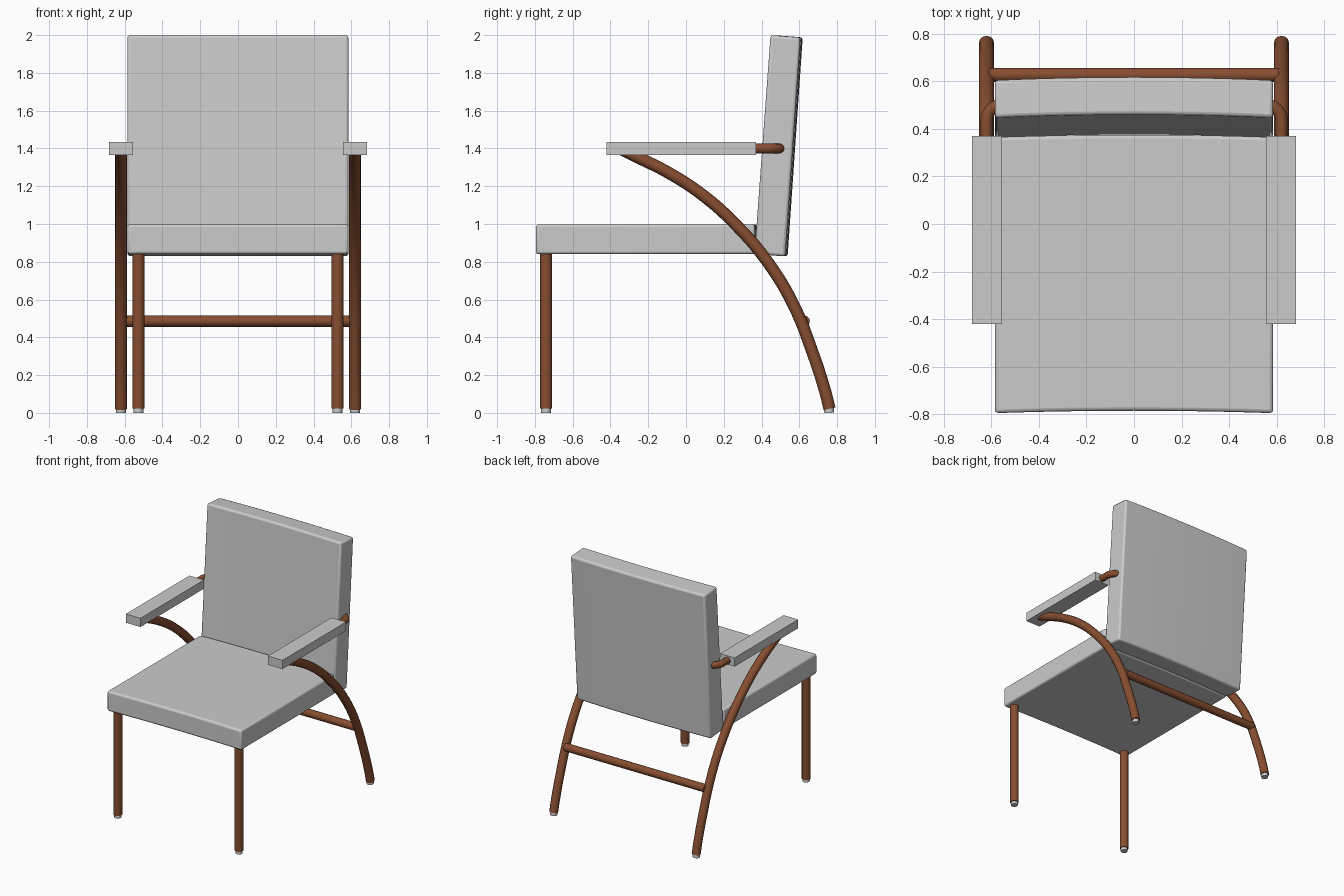
import bpy, bmesh
from math import cos, sin, pi

if "Cube" in bpy.data.objects:
    bpy.data.objects.remove(bpy.data.objects["Cube"])

wood = bpy.data.materials.new("wood")
wood.diffuse_color = (0.24, 0.075, 0.03, 1)
wood.use_nodes = True
wood.node_tree.nodes["Principled BSDF"].inputs["Base Color"].default_value = wood.diffuse_color


def slab(name, profile, x0, x1, bow=0.0, bevel=0.0, steps=1):
    """Sweep a (y, z) profile across x, optionally bowed towards the back."""
    bm = bmesh.new()
    rings = []
    for i in range(steps + 1):
        t = i / steps
        shift = bow * (1 - (2 * t - 1) ** 2)
        rings.append([bm.verts.new((x0 + (x1 - x0) * t, y + shift, z)) for y, z in profile])
    n = len(profile)
    for a, b in zip(rings, rings[1:]):
        for j in range(n):
            bm.faces.new((a[j], a[(j + 1) % n], b[(j + 1) % n], b[j]))
    bm.faces.new(rings[0])
    bm.faces.new(rings[-1])
    bmesh.ops.recalc_face_normals(bm, faces=bm.faces)
    mesh = bpy.data.meshes.new(name)
    bm.to_mesh(mesh)
    bm.free()
    ob = bpy.data.objects.new(name, mesh)
    bpy.context.collection.objects.link(ob)
    if bevel:
        mod = ob.modifiers.new("Bevel", "BEVEL")
        mod.width, mod.segments = bevel, 3
        mod.limit_method, mod.angle_limit = "ANGLE", 0.6
        finish(ob)
    return ob


def finish(ob):
    bpy.ops.object.select_all(action="DESELECT")
    ob.select_set(True)
    bpy.context.view_layer.objects.active = ob
    if ob.type == "CURVE":
        bpy.ops.object.convert(target="MESH")
        ob = bpy.context.object
    bpy.ops.object.shade_smooth_by_angle(angle=0.7)
    return ob


def tube(name, points, radius, smooth=False, mat=wood):
    """Round tube along points, straight or through smooth handles."""
    cu = bpy.data.curves.new(name, "CURVE")
    cu.dimensions = "3D"
    cu.bevel_depth, cu.bevel_resolution = radius, 4
    cu.use_fill_caps = True
    if smooth:
        sp = cu.splines.new("BEZIER")
        sp.resolution_u = 6
        sp.bezier_points.add(len(points) - 1)
        for bp, p in zip(sp.bezier_points, points):
            bp.co = p
            bp.handle_left_type = bp.handle_right_type = "AUTO"
    else:
        sp = cu.splines.new("POLY")
        sp.points.add(len(points) - 1)
        for sp_pt, p in zip(sp.points, points):
            sp_pt.co = (*p, 1)
    ob = bpy.data.objects.new(name, cu)
    bpy.context.collection.objects.link(ob)
    if mat:
        cu.materials.append(mat)
    return finish(ob)


# Cushions
slab("seat", [(-0.795, 0.84), (0.365, 0.84), (0.365, 0.998), (-0.795, 0.998)],
     -0.585, 0.585, bow=0.01, bevel=0.015, steps=12)
slab("backrest", [(0.362, 0.842), (0.525, 0.828), (0.605, 1.988), (0.447, 2.0)],
     -0.585, 0.585, bow=0.013, bevel=0.015, steps=12)

# Curved rear leg path (y, z), running from under the armrest to the floor
arc = [(-0.36, 1.405), (-0.27, 1.36), (-0.09, 1.27), (0.095, 1.148), (0.27, 0.99),
       (0.435, 0.795), (0.57, 0.57), (0.67, 0.32), (0.735, 0.12), (0.76, 0.022)]

for s, side in ((-1, "left"), (1, "right")):
    # Armrest pad
    slab(f"armrest_{side}", [(-0.42, 1.366), (0.37, 1.366), (0.37, 1.435), (-0.42, 1.435)],
         s * 0.555, s * 0.682)
    # Legs
    tube(f"rear_leg_{side}", [(s * 0.62, y, z) for y, z in arc], 0.032, smooth=True)
    tube(f"front_leg_{side}", [(s * 0.527, -0.741, 0.022), (s * 0.527, -0.741, 0.87)], 0.032)
    # Foot caps
    tube(f"front_foot_{side}", [(s * 0.527, -0.741, 0), (s * 0.527, -0.741, 0.04)], 0.026, mat=None)
    tube(f"rear_foot_{side}", [(s * 0.62, 0.758, 0), (s * 0.62, 0.756, 0.04)], 0.026, mat=None)
    # Bent rod joining armrest to backrest
    bend = [(s * (0.555 + 0.065 * cos(a * pi / 16)), 0.435 + 0.065 * sin(a * pi / 16), 1.4)
            for a in range(9)]
    tube(f"arm_rod_{side}", [(s * 0.62, 0.33, 1.4)] + bend + [(s * 0.52, 0.5, 1.4)], 0.026)

# Rear crossbar
tube("rear_crossbar", [(-0.61, 0.626, 0.486), (0.61, 0.626, 0.486)], 0.03)
